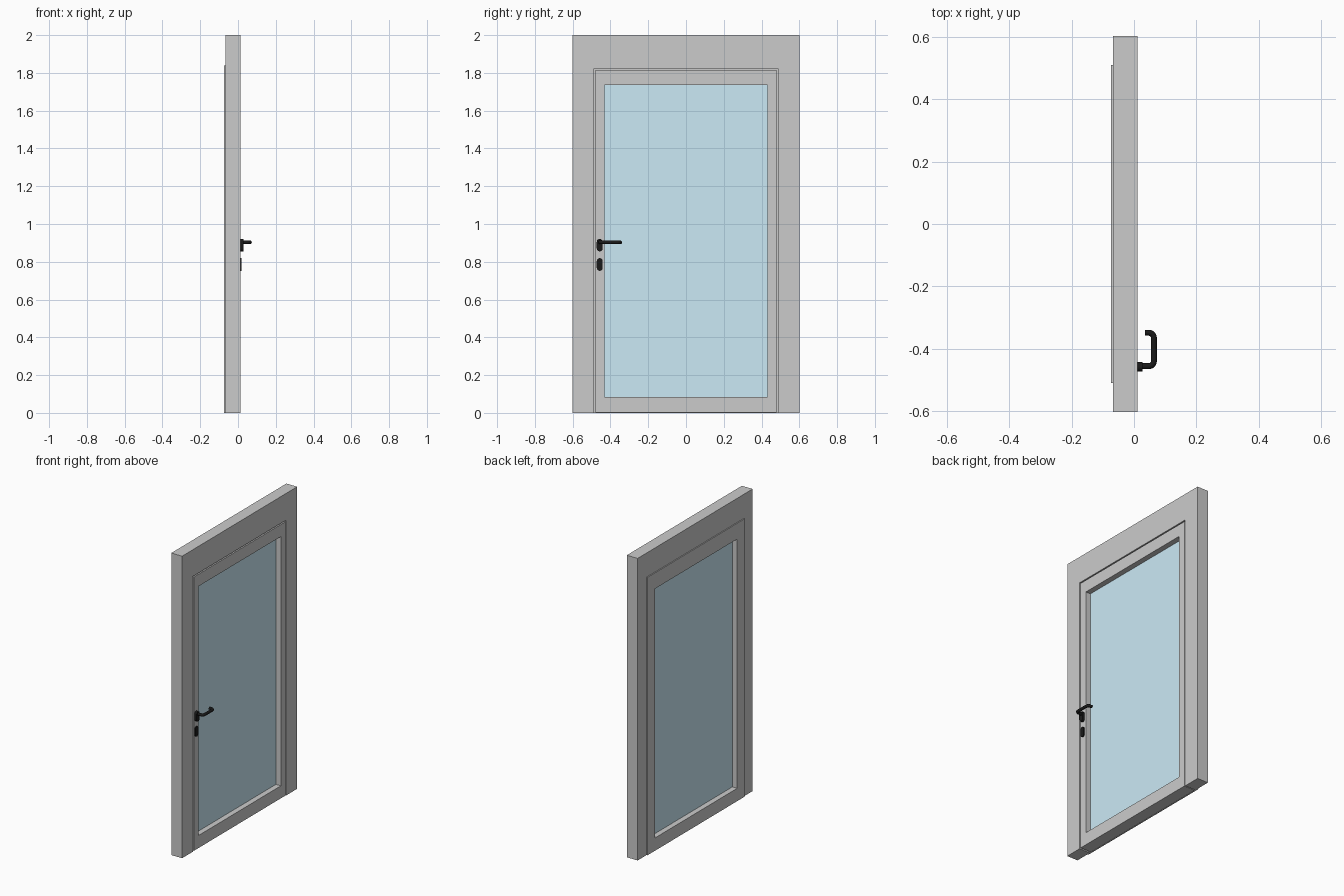
import bpy, bmesh, math

if "Cube" in bpy.data.objects:
    bpy.data.objects.remove(bpy.data.objects["Cube"])

X_FRONT, X_BACK = 0.012, -0.067     # faces of the door frame
LOCK_Y = -0.457                     # handle and key plate line


def material(name, color):
    m = bpy.data.materials.new(name)
    m.diffuse_color = color
    m.use_nodes = True
    m.node_tree.nodes["Principled BSDF"].inputs["Base Color"].default_value = m.diffuse_color
    return m


BLACK = material("black_metal", (0.01, 0.01, 0.01, 1))
GLASS = material("pale_blue_glass", (0.6, 0.82, 0.92, 1))


def finish(name, bm, mat=None):
    bmesh.ops.recalc_face_normals(bm, faces=bm.faces)
    me = bpy.data.meshes.new(name)
    bm.to_mesh(me)
    bm.free()
    ob = bpy.data.objects.new(name, me)
    bpy.context.collection.objects.link(ob)
    if mat:
        me.materials.append(mat)
    return ob


def prism(name, outline, x0, x1, mat=None):
    """Extrude a (y, z) outline along x."""
    bm = bmesh.new()
    face = bm.faces.new([bm.verts.new((x0, y, z)) for y, z in outline])
    ext = bmesh.ops.extrude_face_region(bm, geom=[face])
    verts = [g for g in ext["geom"] if isinstance(g, bmesh.types.BMVert)]
    bmesh.ops.translate(bm, verts=verts, vec=(x1 - x0, 0, 0))
    return finish(name, bm, mat)


def ring(name, loops):
    """Closed ring through rectangles given as (x, half width, z low, z high)."""
    bm = bmesh.new()
    rows = [[bm.verts.new((x, y, z)) for y, z in ((-w, a), (w, a), (w, b), (-w, b))]
            for x, w, a, b in loops]
    for i, row in enumerate(rows):
        prev = rows[i - 1]
        for j in range(4):
            k = (j + 1) % 4
            bm.faces.new((prev[j], prev[k], row[k], row[j]))
    return finish(name, bm)


def smooth(ob):
    bpy.ops.object.select_all(action='DESELECT')
    ob.select_set(True)
    bpy.context.view_layer.objects.active = ob
    bpy.ops.object.shade_smooth_by_angle(angle=math.radians(40))


def rounded_plate(name, z0, z1, x1, r=0.0155):
    pts = []
    for zc, start in ((z1 - r, 0), (z0 + r, math.pi)):
        for i in range(17):
            a = start + math.pi * i / 16
            pts.append((LOCK_Y + r * math.cos(a), zc + r * math.sin(a)))
    smooth(prism(name, pts, X_FRONT - 0.002, x1, BLACK))


# door frame: two jambs and a head, open at the floor
w, h = 0.487, 1.823
prism("door_frame", [(-0.602, 0), (-w, 0), (-w, h), (w, h), (w, 0),
                     (0.602, 0), (0.602, 2), (-0.602, 2)], X_BACK, X_FRONT)

# door leaf with overlapping lip on the back
opening = (0.431, 0.085, 1.735)
ring("door_leaf", [(X_FRONT, *opening), (X_FRONT, 0.479, 0.002, 1.815),
                   (X_BACK, 0.479, 0.002, 1.815), (X_BACK, 0.509, 0, 1.84),
                   (-0.0735, 0.509, 0, 1.84), (-0.0735, *opening)])

# glass pane in the middle of the leaf
g, a, b = opening
prism("glass_pane", [(-g, a), (g, a), (g, b), (-g, b)], -0.038, -0.024, GLASS)

# plates behind the handle and around the lock
rounded_plate("handle_plate", 0.855, 0.921, 0.028)
rounded_plate("key_plate", 0.752, 0.819, 0.019)

# lever handle: round bar bent out, along and back
rad, bend, xo, z = 0.0095, 0.016, 0.0635, 0.903
y0, y1 = LOCK_Y + 0.002, -0.348
path = [(X_FRONT, y0)]
for yc, start in ((y0 + bend, -90), (y1 - bend, 0)):
    for i in range(9):
        t = math.radians(start + 90 * i / 8)
        path.append((xo - bend + bend * math.cos(t), yc + bend * math.sin(t)))
path.append((0.035, y1))
cu = bpy.data.curves.new("lever_handle", 'CURVE')
cu.dimensions = '3D'
cu.bevel_depth = rad
cu.bevel_resolution = 4
cu.use_fill_caps = True
sp = cu.splines.new('POLY')
sp.points.add(len(path) - 1)
for p, (x, y) in zip(sp.points, path):
    p.co = (x, y, z, 1)
cu.materials.append(BLACK)
lever = bpy.data.objects.new("lever_handle", cu)
bpy.context.collection.objects.link(lever)
bpy.ops.object.select_all(action='DESELECT')
lever.select_set(True)
bpy.context.view_layer.objects.active = lever
bpy.ops.object.convert(target='MESH')
smooth(bpy.context.view_layer.objects.active)
